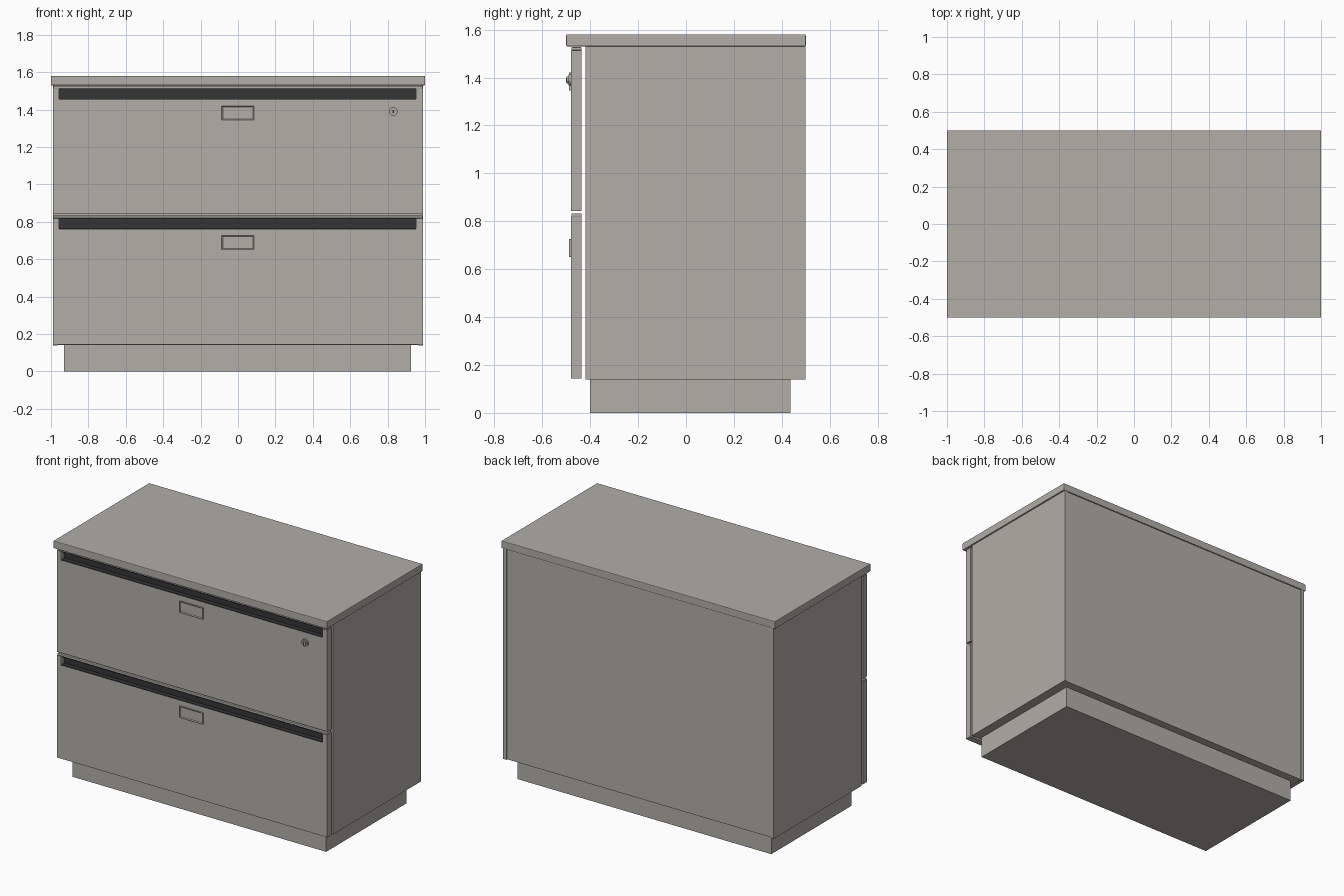
import bpy, bmesh, math
from mathutils import Matrix

if "Cube" in bpy.data.objects:
    bpy.data.objects.remove(bpy.data.objects["Cube"])


def material(name, rgb):
    m = bpy.data.materials.new(name)
    m.diffuse_color = (*rgb, 1)
    m.use_nodes = True
    m.node_tree.nodes["Principled BSDF"].inputs["Base Color"].default_value = m.diffuse_color
    return m


GREY = material("putty_grey", (0.44, 0.425, 0.38))
DARK = material("dark_grip", (0.035, 0.035, 0.035))
METAL = material("lock_metal", (0.40, 0.39, 0.36))


def finish(name, bm, mat):
    bmesh.ops.recalc_face_normals(bm, faces=bm.faces)
    me = bpy.data.meshes.new(name)
    bm.to_mesh(me)
    bm.free()
    me.materials.append(mat)
    ob = bpy.data.objects.new(name, me)
    bpy.context.collection.objects.link(ob)
    return ob


def box(name, x, y, z, mat=GREY, bevel=0):
    """Box from (low, high) ranges on each axis."""
    bm = bmesh.new()
    bmesh.ops.create_cube(bm, size=1)
    for v in bm.verts:
        v.co = [r[0] if c < 0 else r[1] for c, r in zip(v.co, (x, y, z))]
    if bevel:
        bmesh.ops.bevel(bm, geom=bm.edges[:], offset=bevel, segments=2,
                        profile=0.5, affect='EDGES')
    return finish(name, bm, mat)


def disc(name, x, z, radius, y, mat):
    """Short cylinder along y."""
    bm = bmesh.new()
    bmesh.ops.create_cone(bm, cap_ends=True, segments=24, radius1=radius,
                          radius2=radius, depth=y[1] - y[0])
    bmesh.ops.transform(bm, verts=bm.verts, matrix=Matrix.Translation(
        (x, sum(y) / 2, z)) @ Matrix.Rotation(math.pi / 2, 4, 'X'))
    return finish(name, bm, mat)


def label_holder(name, z):
    """Plate with a shallow recessed window."""
    ob = box(name, (-0.087, 0.085), (-0.488, -0.479), (z, z + 0.075))
    bm = bmesh.new()
    bm.from_mesh(ob.data)
    bm.normal_update()
    front = [f for f in bm.faces if f.normal.y < -0.9]
    bmesh.ops.inset_region(bm, faces=front, thickness=0.008)
    for v in front[0].verts:
        v.co.y += 0.005
    bm.to_mesh(ob.data)
    bm.free()


# Carcass: plinth, core with recessed back, side panels, top
box("plinth", (-0.93, 0.925), (-0.40, 0.437), (0, 0.15))
box("carcass_core", (-0.966, 0.966), (-0.418, 0.492), (0.142, 1.53))
for side, s in (("left", -1), ("right", 1)):
    box(side + "_side_panel", sorted((s * 0.965, s * 0.99)), (-0.42, 0.498), (0.14, 1.532))
box("cabinet_top", (-1, 1), (-0.5, 0.5), (1.53, 1.58), bevel=0.004)

# Drawers: lower panel, end blocks, top lip and dark recessed grip
BACK, FRONT = -0.436, -0.48
for name, z0, z1 in (("lower", 0.143, 0.833), ("upper", 0.842, 1.527)):
    g0, g1 = z1 - 0.073, z1 - 0.014
    box(name + "_drawer_front", (-0.988, 0.988), (FRONT, BACK), (z0, g0))
    box(name + "_drawer_lip", (-0.988, 0.988), (FRONT + 0.002, BACK), (g1, z1), bevel=0.003)
    box(name + "_grip_left_end", (-0.988, -0.957), (FRONT, BACK), (g0, g1))
    box(name + "_grip_right_end", (0.953, 0.988), (FRONT, BACK), (g0, g1))
    box(name + "_grip_back", (-0.957, 0.953), (-0.448, BACK), (g0, g1), DARK)
    box(name + "_grip_floor", (-0.957, 0.953), (FRONT + 0.001, BACK), (g0, g0 + 0.004), DARK)
    box(name + "_grip_roof", (-0.957, 0.953), (FRONT + 0.003, BACK), (g1 - 0.004, g1), DARK)
    label_holder(name + "_label_holder", g0 - 0.109)

# Lock: collar, barrel and keyhole
LX, LZ = 0.83, 1.39
disc("lock_collar", LX, LZ, 0.023, (-0.491, -0.479), METAL)
disc("lock_barrel", LX, LZ, 0.015, (-0.499, -0.49), METAL)
box("lock_keyhole", (LX - 0.003, LX + 0.003), (-0.5, -0.498), (LZ - 0.009, LZ + 0.009), DARK)
